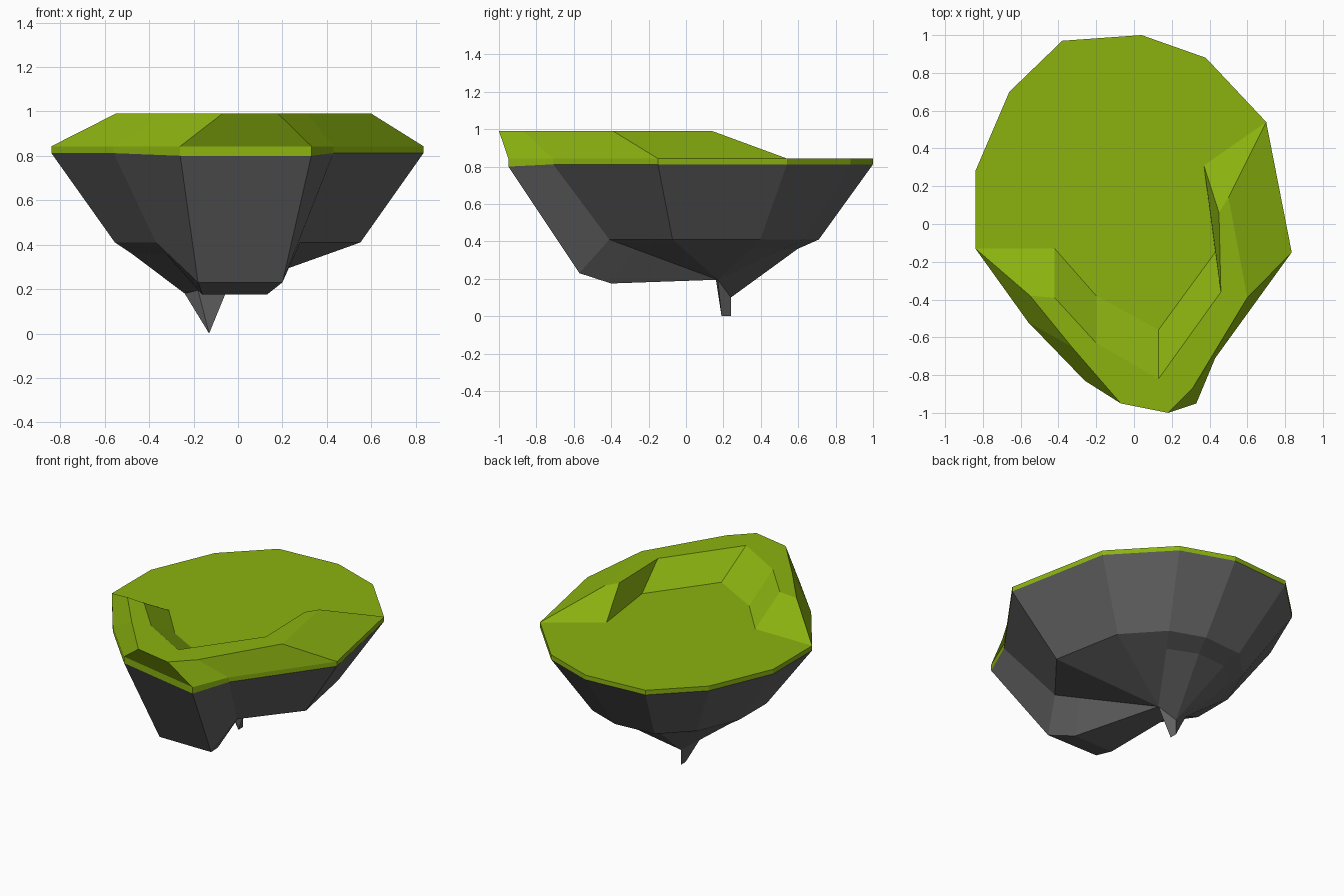
import bpy
import bmesh
from mathutils import Vector

default_cube = bpy.data.objects.get("Cube")
if default_cube:
    bpy.data.objects.remove(default_cube, do_unlink=True)


def make_material(name, colour):
    material = bpy.data.materials.new(name)
    material.use_nodes = True
    material.diffuse_color = colour
    material.node_tree.nodes["Principled BSDF"].inputs["Base Color"].default_value = colour
    return material


grass_green = make_material("grass_green", (0.26, 0.45, 0.005, 1))
rock_grey = make_material("rock_grey", (0.125, 0.125, 0.125, 1))


class Part:
    """Collects faces, sharing equal points and skipping collapsed corners."""

    def __init__(self):
        self.bm = bmesh.new()
        self.points = {}

    def vert(self, point):
        key = tuple(round(c, 4) for c in point)
        if key not in self.points:
            self.points[key] = self.bm.verts.new(key)
        return self.points[key]

    def face(self, points):
        corners = list(dict.fromkeys(self.vert(p) for p in points))
        if len(corners) > 2:
            self.bm.faces.new(corners)

    def loft(self, rows, closed):
        count = len(rows[0])
        for upper, lower in zip(rows, rows[1:]):
            for i in range(count if closed else count - 1):
                j = (i + 1) % count
                self.face((upper[i], upper[j], lower[j], lower[i]))

    def finish(self, name, material):
        bmesh.ops.recalc_face_normals(self.bm, faces=self.bm.faces[:])
        mesh = bpy.data.meshes.new(name)
        self.bm.to_mesh(mesh)
        self.bm.free()
        mesh.materials.append(material)
        bpy.context.collection.objects.link(bpy.data.objects.new(name, mesh))


def at_height(outline, z):
    return [Vector((x, y, z)) for x, y in outline]


# Island outline, clockwise from the back
outline = [(.04, 1), (.38, .88), (.7, .54), (.835, -.15), (.43, -.71), (.33, -.95),
           (-.26, -.83), (-.56, -.52), (-.84, -.13), (-.84, .28), (-.66, .7), (-.38, .97)]
FRONT = (5, 6)
FLAT_SIDE = (2, 3, 4, 7)
GROUND, RIDGE_TOP = .843, .99

rim_top = at_height(outline, GROUND)
rim_bottom = at_height(outline, .812)
for i in FRONT:
    rim_bottom[i].z = .8

# Grass plate with its thin edge band
plate = Part()
plate.face(rim_top)
plate.loft([rim_top, rim_bottom], closed=True)
plate.finish("grass_plate", grass_green)

# Rock underside: shoulder, lower ring, spike root and spike tip
back_root = Vector((-.13, .24, .1))
right_root = Vector((-.05, .17, .195))
left_root = Vector((-.24, .2, .18))
front_root = Vector((-.18, .16, .195))
roots = [back_root] + [right_root] * 5 + [front_root] * 2 + [left_root] * 3 + [back_root]
tip_back, tip_front = Vector((-.13, .24, 0)), Vector((-.13, .19, 0))
tips = [tip_back if root is back_root else tip_front for root in roots]

shoulder = [Vector((x * .66, y * .68 + .03, .41)) for x, y in outline]
lower = []
for i, (point, root) in enumerate(zip(shoulder, roots)):
    ring_point = point.lerp(root, .24)
    if i not in FLAT_SIDE:
        ring_point.z = .36
    lower.append(ring_point)

# The front lobe hangs lower than the rest of the shoulder
shoulder[4] = Vector((.28, -.41, .41))
lower[4] = shoulder[4].lerp(right_root, .24)
for i, x, bottom_x in zip(FRONT, (.2, -.18), (.13, -.16)):
    shoulder[i] = Vector((x, -.57, .23))
    lower[i] = Vector((bottom_x, -.4, .175))

rock = Part()
rock.loft([rim_bottom, shoulder, lower, roots, tips], closed=True)
rock.finish("rock_underside", rock_grey)

# Raised grass ridge around the front, ramped at both ends
outer_low = [rim_top[i] for i in range(8, 1, -1)]
outer_high = at_height([(-.55, -.38), (-.33, -.65), (-.07, -.95), (.18, -1),
                        (.31, -.87), (.6, -.39), (.5, .14)], RIDGE_TOP)
crest = at_height([(-.42, -.39), (-.2, -.63), (.13, -.82), (.46, -.36), (.45, .06)], RIDGE_TOP)
foot = at_height([(-.42, -.13), (-.2, -.38), (.13, -.56), (.43, -.15), (.37, .31)], GROUND)
partners = (0, 1, 2, 2, 2, 3, 4)
rows = [outer_low, outer_high, [crest[i] for i in partners], [foot[i] for i in partners]]

ridge = Part()
ridge.loft(rows, closed=False)
for end in (0, -1):
    ridge.face([row[end] for row in rows])
ridge.finish("grass_ridge", grass_green)
